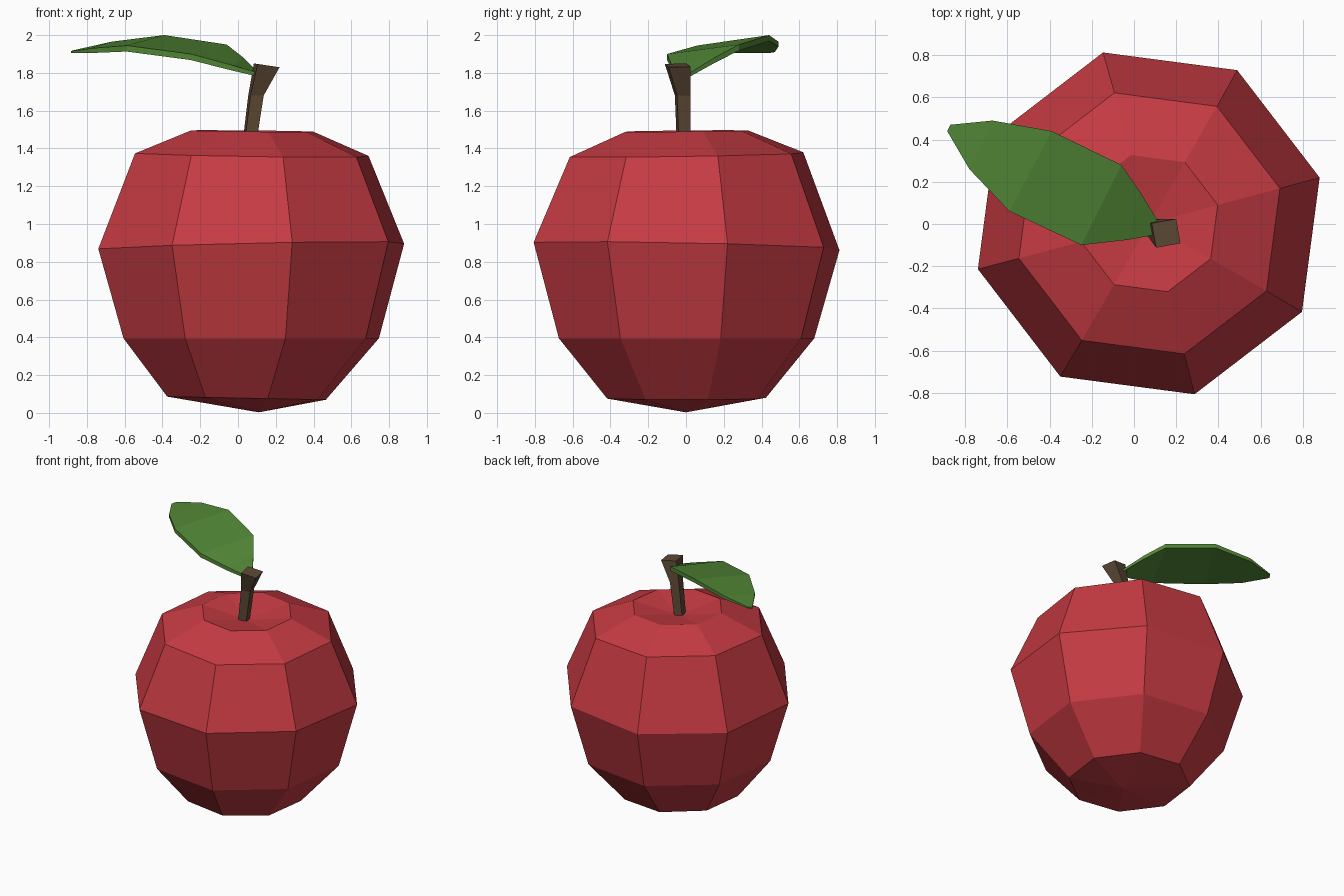
import bpy, bmesh
from math import sin, cos, radians

if "Cube" in bpy.data.objects:
    bpy.data.objects.remove(bpy.data.objects["Cube"])


def material(name, rgb):
    m = bpy.data.materials.new(name)
    m.diffuse_color = (*rgb, 1)
    m.use_nodes = True
    m.node_tree.nodes["Principled BSDF"].inputs["Base Color"].default_value = m.diffuse_color
    return m


def loft(name, rings, mat, start=None, end=None):
    """Skin a list of equal-length rings; close ends with a point or a flat cap."""
    bm = bmesh.new()
    loops = [[bm.verts.new(p) for p in r] for r in rings]
    n = len(loops[0])
    for a, b in zip(loops, loops[1:]):
        for i in range(n):
            j = (i + 1) % n
            bm.faces.new((a[i], a[j], b[j], b[i]))
    for loop, tip in ((loops[0], start), (loops[-1], end)):
        if tip is None:
            bm.faces.new(loop)
        else:
            t = bm.verts.new(tip)
            for i in range(n):
                bm.faces.new((loop[i], loop[(i + 1) % n], t))
    bmesh.ops.recalc_face_normals(bm, faces=bm.faces)
    me = bpy.data.meshes.new(name)
    bm.to_mesh(me)
    bm.free()
    me.materials.append(mat)
    ob = bpy.data.objects.new(name, me)
    bpy.context.collection.objects.link(ob)
    return ob


def ring(cx, cy, z, r, sides, angle, tx=0, ty=0):
    """Regular polygon ring, with z sloping by tx and ty."""
    pts = []
    for k in range(sides):
        a = radians(angle + 360 * k / sides)
        dx, dy = r * cos(a), r * sin(a)
        pts.append((cx + dx, cy + dy, z + tx * dx + ty * dy))
    return pts


red = material("apple red", (0.56, 0.043, 0.055))
brown = material("stem brown", (0.11, 0.067, 0.036))
green = material("leaf green", (0.083, 0.24, 0.037))

# Apple body: eight-sided rings, slightly tilted, with a dip at the top
profile = [  # centre x, z, radius, slope x, slope y
    (0.045, 0.078, 0.435, -0.02, 0),
    (0.07, 0.395, 0.70, 0, 0),
    (0.07, 0.882, 0.838, 0.022, -0.02),
    (0.073, 1.367, 0.64, -0.015, 0.016),
    (0.073, 1.492, 0.335, -0.01, 0.01),
]
loft("apple_body", [ring(x, 0.003, z, r, 8, 15, tx, ty) for x, z, r, tx, ty in profile],
     red, start=(0.11, 0, 0.003), end=(0.07, 0, 1.43))

# Stem: leaning square rod that flares at the tip
loft("stem", [
    ring(0.058, -0.012, 1.41, 0.044, 4, 55),
    ring(0.095, -0.018, 1.68, 0.05, 4, 55),
    ring(0.152, -0.044, 1.84, 0.083, 4, 55, -0.15, 0),
], brown)

# Leaf: arched blade, pairs of points on its two edges, given a thickness
edges = [
    ((0.11, 0.02, 1.80), (0.11, -0.05, 1.80)),
    ((0.03, 0.15, 1.88), (-0.03, -0.075, 1.84)),
    ((-0.06, 0.28, 1.95), (-0.25, -0.10, 1.90)),
    ((-0.39, 0.44, 2.00), (-0.59, 0.06, 1.945)),
    ((-0.67, 0.49, 1.965), (-0.78, 0.26, 1.93)),
    ((-0.87, 0.47, 1.92), (-0.885, 0.44, 1.915)),
]
thick = [0.02, 0.028, 0.032, 0.032, 0.025, 0.01]
loft("leaf", [[a, b, (b[0], b[1], b[2] - t), (a[0], a[1], a[2] - t)]
              for (a, b), t in zip(edges, thick)], green)
